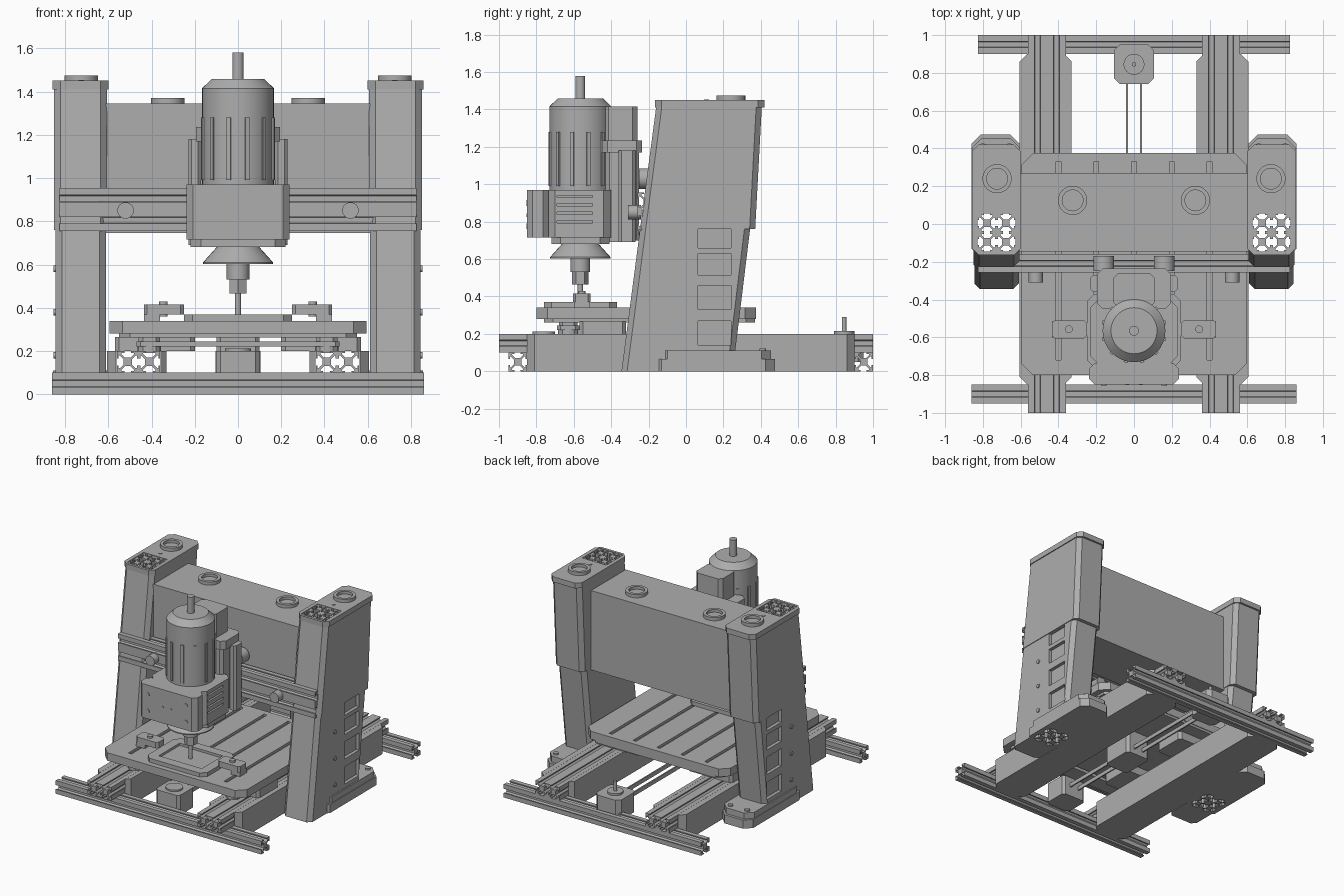
import bpy, bmesh, math
from mathutils import Matrix, Vector

if "Cube" in bpy.data.objects:
    bpy.data.objects.remove(bpy.data.objects["Cube"])

grey = bpy.data.materials.new("machine grey")
grey.use_nodes = True
COLOUR = (0.42, 0.42, 0.42, 1)
grey.diffuse_color = COLOUR
grey.node_tree.nodes["Principled BSDF"].inputs["Base Color"].default_value = COLOUR
parts = []


def finish(name, bm):
    bmesh.ops.recalc_face_normals(bm, faces=bm.faces)
    mesh = bpy.data.meshes.new(name)
    bm.to_mesh(mesh)
    bm.free()
    mesh.materials.append(grey)
    ob = bpy.data.objects.new(name, mesh)
    bpy.context.collection.objects.link(ob)
    parts.append(ob)
    return ob


def add_box(bm, x, y, z):
    size = [abs(r[1] - r[0]) for r in (x, y, z)]
    mid = [(r[0] + r[1]) / 2 for r in (x, y, z)]
    m = Matrix.Translation(mid) @ Matrix.Diagonal((*size, 1))
    return bmesh.ops.create_cube(bm, size=1, matrix=m)["verts"]


def chamfer(bm, amount, test):
    edges = [e for e in bm.edges if test((e.verts[0].co - e.verts[1].co).normalized())]
    bmesh.ops.bevel(bm, geom=edges, offset=amount, segments=1, affect='EDGES')


def box(name, x, y, z, corner=0):
    """Box from ranges, with optional chamfered upright corners."""
    bm = bmesh.new()
    add_box(bm, x, y, z)
    if corner:
        chamfer(bm, corner, lambda d: abs(d.z) > 0.9)
    return finish(name, bm)


def cylinder(name, start, r, length, axis="Z", r2=None, sides=32):
    bm = bmesh.new()
    turn = {"Z": Matrix(), "Y": Matrix.Rotation(-math.pi / 2, 4, "X"),
            "X": Matrix.Rotation(math.pi / 2, 4, "Y")}[axis]
    m = Matrix.Translation(start) @ turn @ Matrix.Translation((0, 0, length / 2))
    bmesh.ops.create_cone(bm, cap_ends=True, segments=sides, radius1=r,
                          radius2=r if r2 is None else r2, depth=length, matrix=m)
    return finish(name, bm)


def lathe(name, centre, profile, steps=32):
    bm = bmesh.new()
    vs = [bm.verts.new((r, 0, z)) for r, z in profile]
    es = [bm.edges.new(p) for p in zip(vs, vs[1:])]
    bmesh.ops.spin(bm, geom=vs + es, cent=(0, 0, 0), axis=(0, 0, 1),
                   angle=2 * math.pi, steps=steps, use_duplicate=False)
    bmesh.ops.remove_doubles(bm, verts=bm.verts, dist=0.0001)
    bmesh.ops.translate(bm, verts=bm.verts, vec=centre)
    return finish(name, bm)


def prism(name, x, profile, corner):
    """Side outline (y, z) extruded across x, chamfered on its upright edges."""
    bm = bmesh.new()
    face = bm.faces.new([bm.verts.new((x[0], y, z)) for y, z in profile])
    out = bmesh.ops.extrude_face_region(bm, geom=[face])["geom"]
    bmesh.ops.translate(bm, vec=(x[1] - x[0], 0, 0),
                        verts=[v for v in out if isinstance(v, bmesh.types.BMVert)])
    chamfer(bm, corner, lambda d: abs(d.z) > 0.9)
    return finish(name, bm)


def cut(target, boxes):
    bm = bmesh.new()
    for b in boxes:
        add_box(bm, *b)
    cutter = finish("cutter", bm)
    mod = target.modifiers.new("cut", "BOOLEAN")
    mod.object, mod.solver = cutter, "EXACT"
    bpy.context.view_layer.objects.active = target
    bpy.ops.object.modifier_apply(modifier="cut")
    parts.remove(cutter)
    bpy.data.objects.remove(cutter)


# One side of a slotted extrusion, for a cell of width 1
SLOT = [(.5, .5), (.5, .16), (.42, .16), (.42, .29), (.36, .29), (.2, .13),
        (.2, -.13), (.36, -.29), (.42, -.29), (.42, -.16), (.5, -.16)]


def extrusion(name, start, axis, length, nu, nv, cell=0.1):
    """Slotted rail of nu by nv cells, running from its low corner."""
    u, v, w = {"X": ((0, 1, 0), (0, 0, 1), (1, 0, 0)), "Y": ((1, 0, 0), (0, 0, 1), (0, 1, 0)),
               "Z": ((1, 0, 0), (0, 1, 0), (0, 0, 1))}[axis]
    u, v, w = Vector(u), Vector(v), Vector(w)
    bm = bmesh.new()
    for i in range(nu):
        for j in range(nv):
            mid = Vector(start) + u * (i + .5) * cell + v * (j + .5) * cell
            ring = []
            for k in range(4):
                c, s = round(math.cos(k * math.pi / 2)), round(math.sin(k * math.pi / 2))
                ring += [(a * c + b * s, b * c - a * s) for a, b in SLOT]
            face = bm.faces.new([bm.verts.new(mid + (u * a + v * b) * cell) for a, b in ring])
            out = bmesh.ops.extrude_face_region(bm, geom=[face])["geom"]
            bmesh.ops.translate(bm, vec=w * length,
                                verts=[q for q in out if isinstance(q, bmesh.types.BMVert)])
    return finish(name, bm)


def span(s, a, b):
    return tuple(sorted((s * a, s * b)))


def port(name, x, y, z):
    lathe(name, (x, y, z), [(0, .004), (.055, .004), (.055, .025), (.077, .025), (.077, -.01)])


# Base frame
extrusion("front_rail", (-.86, -.95, 0), "X", 1.72, 1, 1)
extrusion("rear_rail", (-.825, .9, 0), "X", 1.65, 1, 1)
for s in (-1, 1):
    side = "left" if s > 0 else "right"
    extrusion(side + "_bed_rail", (s * .46 - .1, -1, .1), "Y", 2, 2, 1)
    tray = box(side + "_rail_tray", span(s, .33, .605), (-.85, .9), (0, .2), .04)
    cut(tray, [(span(s, .359, .561), (-1, 1), (.1, .3))])

    # Columns with a slotted core, cap and foot
    lower = prism(side + "_column", span(s, .61, .845),
                  [(-.345, 0), (.25, 0), (.345, .78), (-.243, .78)], .03)
    upper = prism(side + "_column_shell", span(s, .605, .85),
                  [(-.246, .76), (.37, .76), (.405, 1.41), (-.16, 1.41)], .03)
    cap = box(side + "_column_cap", span(s, .6, .857), (-.165, .42), (1.41, 1.45), .035)
    foot = box(side + "_column_foot", span(s, .605, .86), (-.18, .475), (0, .065), .05)
    box(side + "_foot_step", span(s, .605, .855), (-.15, .455), (.065, .11), .05)
    core = (span(s, .628, .828), (-.145, .055), (-.1, 1.6))
    pockets = [(span(s, .82, .9), (.065, .24), (z, z + h))
               for z, h in ((.14, .13), (.33, .13), (.515, .115), (.66, .1))]
    cut(lower, [core] + pockets)
    for part in (upper, cap, foot, bpy.data.objects[side + "_foot_step"]):
        cut(part, [core])
    extrusion(side + "_column_core", (s * .728 - .1, -.145, 0), "Z", 1.445, 2, 2)
    port(side + "_column_port", s * .725, .24, 1.45)
    cylinder(side + "_cap_screw", (s * .725, .11, 1.45), .013, .004)
    for z in (.18, .38, .58):
        cylinder(side + "_column_bolt", (s * .847 - .006, -.05, z), .015, .012, "X", sides=16)
    for x in (.66, .8):
        cylinder(side + "_foot_bolt", (s * x, .41, .11), .018, .012, sides=16)
    port(side + "_beam_port", s * .325, .125, 1.345)

    # Bearing blocks under the table
    for y in (-.57, .02):
        box(side + "_table_bearing", span(s, .2, .57), (y, y + .25), (.2, .265), .02)
    box(side + "_guide_block", span(s, .36, .46), (-.68, -.58), (.19, .265), .02)
    cylinder(side + "_guide_wheel", (s * .41, -.63, .2), .055, .03)

    # Work clamps
    box(side + "_clamp", span(s, .25, .435), (-.605, -.51), (.37, .415), .015)
    box(side + "_clamp_heel", span(s, .36, .435), (-.6, -.515), (.34, .37))
    cylinder(side + "_clamp_bolt", (s * .345, -.557, .36), .02, .07, sides=16)

    # Carriage rollers and end stops
    cylinder(side + "_upper_roller", (s * .16, -.25, 1.03), .055, .08, "Y")
    cylinder(side + "_lower_roller", (s * .16, -.25, .72), .04, .08, "Y")
    cylinder(side + "_end_stop", (s * .52, -.31, .85), .038, .07, "Y")
    box(side + "_screw_rod", span(s, .032, .042), (-.72, .8), (.12, .15))

# Crossbeam and its rail
box("crossbeam", (-.61, .61), (-.145, .27), (.745, 1.345))
extrusion("cross_rail", (-.825, -.258, .755), "X", 1.65, 1, 2)

# Feed drive
box("rear_drive_mount", (-.105, .105), (.74, .95), (.05, .2), .03)
cylinder("rear_drive_hub", (0, .845, .2), .055, .015)
cylinder("rear_drive_shaft", (0, .845, .2), .012, .09, sides=16)
box("front_drive_mount", (-.1, .1), (-.85, -.66), (.05, .2), .02)
cylinder("front_drive_hub", (0, -.76, .2), .06, .012)
box("table_nut", (-.1, .1), (-.2, .05), (.08, .265), .02)
box("table_crossbar", (-.47, .47), (-.69, -.57), (.222, .245), .02)

# Slotted table and workpiece
table = box("table", (-.595, .595), (-.8, .375), (.28, .34), .06)
cut(table, [((x - .013, x + .013), (-.72, .33), (.322, .4)) for x in (-.4, -.2, 0, .2, .4)])
box("table_underplate", (-.55, .55), (-.76, .37), (.262, .28), .05)
work = box("workpiece", (-.25, .25), (-.76, -.37), (.34, .37), .04)
cut(work, [((-.18, .18), (-.69, -.44), (.352, .4))])

# Vertical carriage
box("carriage_plate", (-.195, .195), (-.3, -.25), (.7, 1.17), .015)
for s in (-1, 1):
    box("carriage_guide", span(s, .17, .23), (-.36, -.27), (.69, 1.18), .015)
box("carriage_slide", (-.165, .165), (-.43, -.3), (.69, 1.17), .02)
box("carriage_top", (-.195, .195), (-.45, -.235), (1.17, 1.235), .03)
box("lift_motor", (-.11, .11), (-.44, -.26), (1.235, 1.415), .025)

# Spindle clamp block with cooling slots
block = box("spindle_block", (-.23, .23), (-.74, -.4), (.715, .97), .04)
cut(block, [(span(s, .215, .3), (-.69, -.5), (z - .006, z + .006))
            for s in (-1, 1) for z in (.8, .845, .89, .935)])
box("block_front", (-.238, .238), (-.85, -.735), (.715, .97), .03)
box("block_flange", (-.22, .22), (-.72, -.41), (.68, .715), .05)
for x in (-.16, .16):
    for z in (.775, .9):
        cylinder("block_bolt", (x, -.854, z), .015, .01, "Y", sides=16)
for x in (-.035, .035):
    cylinder("block_pin", (x, -.853, .835), .009, .01, "Y", sides=12)

# Spindle motor, guard, collet and tool
AXIS = (0, -.565, 0)
lathe("spindle_motor", AXIS, [(0, .96), (.166, .96), (.166, 1.415), (.122, 1.458), (.026, 1.458),
                              (.026, 1.58), (0, 1.58)], 48)
for k in range(12):
    bm = bmesh.new()
    add_box(bm, (.155, .174), (-.01, .01), (.99, 1.28))
    bmesh.ops.rotate(bm, verts=bm.verts, matrix=Matrix.Rotation((k + .5) * math.pi / 6, 3, "Z"))
    bmesh.ops.translate(bm, verts=bm.verts, vec=AXIS)
    finish("motor_rib", bm)
lathe("spindle_guard", AXIS, [(0, .69), (.09, .69), (.162, .61), (.162, .602), (0, .602)])
cylinder("collet", (0, -.565, .53), .053, .08, sides=24)
cylinder("collet_nut", (0, -.565, .465), .045, .07, sides=6)
cylinder("cutting_tool", (0, -.565, .35), .014, .12, sides=16)

# Smooth round parts, keep edges sharp
bpy.ops.object.select_all(action="DESELECT")
for ob in parts:
    ob.select_set(True)
bpy.context.view_layer.objects.active = parts[0]
bpy.ops.object.shade_smooth_by_angle(angle=math.radians(30))
